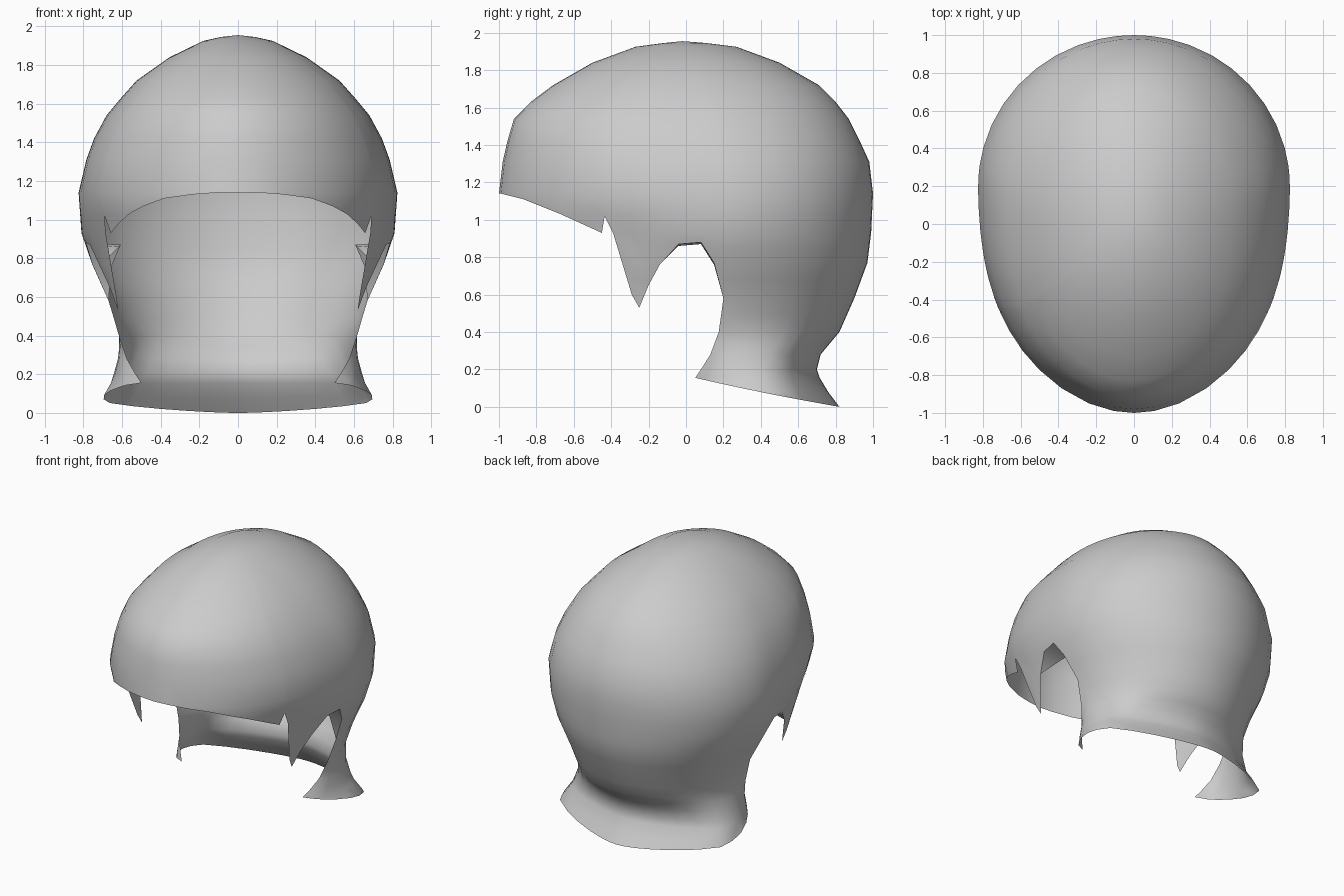
import bpy, bmesh, math

if "Cube" in bpy.data.objects:
    bpy.data.objects.remove(bpy.data.objects["Cube"])

# Horizontal sections: height, centre y, front y, back y, half width, side flare
SECTIONS = [
    (1.955, -.02, -.02, -.02, 0, 0),
    (1.945, 0, -.12, .11, .09, 0),
    (1.925, 0, -.27, .27, .18, 0),
    (1.84, .02, -.50, .50, .355, 0),
    (1.72, .05, -.71, .71, .525, 0),
    (1.63, .08, -.83, .80, .605, 0),
    (1.54, .10, -.92, .87, .68, 0),
    (1.42, .14, -.955, .93, .745, 0),
    (1.31, .17, -.98, .98, .785, 0),
    (1.14, .20, -1.0, 1.0, .825, 0),
    (.93, .20, -1.0, .99, .81, 0),
    (.77, .20, -1.0, .97, .755, 0),
    (.58, .20, -1.0, .90, .67, 0),
    (.40, .175, -1.0, .82, .615, .01),
    (.28, .13, -1.0, .72, .575, .10),
    (.20, .08, -1.0, .70, .53, .19),
    (.155, .05, -1.0, .715, .50, .24),
    (.08, .05, -1.0, .76, .50, .29),
    (0, .05, -1.0, .82, .50, .30),
]
LEVELS = sorted({s[0] for s in SECTIONS} | {1.03, .85, .68, .49, .34}, reverse=True)

# Lower edge from brow to ear as (y, z): brow, notch, sideburn, ear arch
FRONT_EDGE = [(-1, 1.14), (-.99, 1.14), (-.95, 1.13), (-.87, 1.11), (-.77, 1.07),
              (-.67, 1.03), (-.56, .98), (-.45, .93), (-.435, 1.02), (-.39, .93),
              (-.29, .60), (-.25, .53), (-.20, .65), (-.14, .76), (-.04, .87),
              (.08, .88), (.15, .77)]
BACK_ANGLES = [90, 94, 98, 105, 114, 123, 132, 141, 150, 159, 167, 174, 180]


def section(z):
    for a, b in zip(SECTIONS, SECTIONS[1:]):
        if z >= b[0]:
            k = (a[0] - z) / (a[0] - b[0])
            return [p + (q - p) * k for p, q in zip(a, b)]
    return list(SECTIONS[-1])


def point(t, z):
    _, c, f, b, w, flare = section(z)
    u = -math.cos(t)
    x = w * math.sin(t)
    if u > 0:   # squarish neck flare
        x += (flare * max(0, math.sin(2 * (math.pi - t))) ** .6
              * min(1, (max(0, math.sin(t)) * 1.35) ** 1.5))
    else:       # fuller temples, tucked in at the brow's ends, sideburn tips out
        k = min(1, (z - 1.03) / .1) if z > .88 else min(1, -1.5 + (.88 - z) / .13)
        x *= 1 + .04 * max(k, -1.5) * math.sin(2 * t) ** 2
    return (max(x, 0), c + u * ((b - c) if u > 0 else (c - f)), z)


columns = []
for y, z in FRONT_EDGE:
    _, c, f, *_ = section(z)
    columns.append((math.acos((c - y) / (c - f)), z))
for deg in BACK_ANGLES:
    columns.append((math.radians(deg), max(0, .155 * (1 - math.sin(math.radians(deg - 90))))))

# Shell: each column runs from the crown down to its own lower edge
bm = bmesh.new()
crown = bm.verts.new(point(0, LEVELS[0]))
grid = []
for t, rim in columns:
    col, last = [crown], LEVELS[0]
    for level in LEVELS[1:]:
        z = max(level, rim)
        col.append(col[-1] if z == last else bm.verts.new(point(t, z)))
        last = z
    grid.append(col)

behind_ear = len(FRONT_EDGE) - 1
for j in range(len(grid) - 1):
    for i in range(len(LEVELS) - 1):
        if j == behind_ear and LEVELS[i] <= .58:
            continue
        ring = [grid[j][i], grid[j][i + 1], grid[j + 1][i + 1], grid[j + 1][i]]
        ring = list(dict.fromkeys(ring))
        if len(ring) > 2:
            bm.faces.new(ring)

# Lip turned inward over the ear arch and down behind it
e = behind_ear
outer = [grid[e - 3][-1], grid[e - 2][-1], grid[e - 1][-1], grid[e][-1],
         grid[e + 1][LEVELS.index(.58)]]
inner = [outer[0]] + [bm.verts.new((v.co.x - d, v.co.y, v.co.z - .01))
                      for v, d in zip(outer[1:4], (.15, .18, .10))] + [outer[4]]
for k in range(4):
    ring = list(dict.fromkeys([outer[k], outer[k + 1], inner[k + 1], inner[k]]))
    bm.faces.new(ring)

bmesh.ops.recalc_face_normals(bm, faces=bm.faces[:])
mesh = bpy.data.meshes.new("hair_shell")
bm.to_mesh(mesh)
bm.free()
hair = bpy.data.objects.new("hair_shell", mesh)
bpy.context.collection.objects.link(hair)

bpy.context.view_layer.objects.active = hair
hair.select_set(True)
bpy.ops.object.shade_smooth_by_angle(angle=math.radians(60))
mirror = hair.modifiers.new("mirror", 'MIRROR')
mirror.use_clip = True
mirror.merge_threshold = .002
